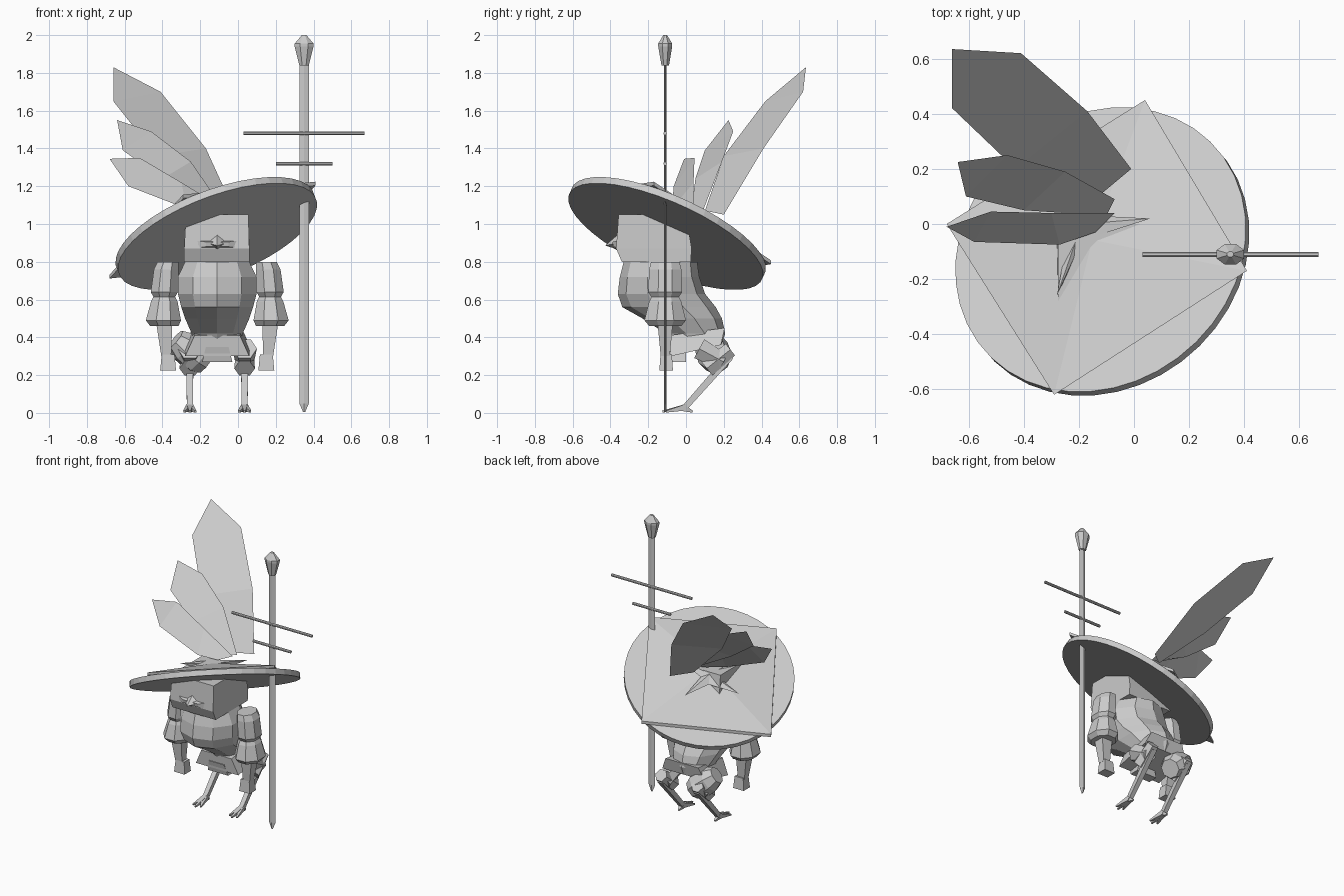
import bpy, bmesh, math
from mathutils import Vector, Matrix

if "Cube" in bpy.data.objects:
    bpy.data.objects.remove(bpy.data.objects["Cube"])

CX = -0.11                                   # body mid-plane
grey = bpy.data.materials.new("plain grey")
grey.diffuse_color = (0.6, 0.6, 0.6, 1)
grey.use_nodes = True
grey.node_tree.nodes["Principled BSDF"].inputs["Base Color"].default_value = grey.diffuse_color


def finish(name, bm, fix=True):
    if fix:
        bmesh.ops.recalc_face_normals(bm, faces=bm.faces)
    me = bpy.data.meshes.new(name)
    bm.to_mesh(me)
    bm.free()
    me.materials.append(grey)
    ob = bpy.data.objects.new(name, me)
    bpy.context.collection.objects.link(ob)
    return ob


def loft(name, sections, sides=8):
    """Stack of flat-sided rings: (z, centre x, centre y, half x, half y)."""
    bm = bmesh.new()
    rings, k = [], 1 / math.cos(math.pi / sides)
    for z, cx, cy, hx, hy in sections:
        ring = []
        for i in range(sides):
            a = 2 * math.pi * (i + 0.5) / sides
            ring.append(bm.verts.new((cx + hx * k * math.cos(a), cy + hy * k * math.sin(a), z)))
        rings.append(ring)
    for a, b in zip(rings, rings[1:]):
        for i in range(sides):
            j = (i + 1) % sides
            bm.faces.new((a[i], a[j], b[j], b[i]))
    bm.faces.new(rings[0])
    bm.faces.new(rings[-1])
    return finish(name, bm)


def limb(name, p0, p1, r0, r1, sides=4):
    """Tapered bar between two points."""
    p0, p1 = Vector(p0), Vector(p1)
    d = p1 - p0
    m = Matrix.Translation((p0 + p1) / 2) @ d.to_track_quat('Z', 'Y').to_matrix().to_4x4()
    m = m @ Matrix.Rotation(math.pi / sides, 4, 'Z')
    bm = bmesh.new()
    bmesh.ops.create_cone(bm, cap_ends=True, segments=sides, radius1=r0, radius2=r1,
                          depth=d.length, matrix=m)
    return finish(name, bm)


def solid(name, pts, faces):
    bm = bmesh.new()
    vs = [bm.verts.new(p) for p in pts]
    for f in faces:
        bm.faces.new([vs[i] for i in f])
    return finish(name, bm)


# Tilted hat brim
n = Vector((-0.33, 0.383, 0.863)).normalized()
hat = Vector((-0.115, -0.1, 0.95))
limb("hat_brim", hat - n * 0.019, hat + n * 0.019, 0.559, 0.559, 40)

# Square cloth pyramid over the brim
corners = [(0.04, 0.45), (0.41, -0.17), (-0.29, -0.62), (-0.68, 0.0)]


def on_hat(x, y, h):
    z = hat.z - (n.x * (x - hat.x) + n.y * (y - hat.y)) / n.z
    return Vector((x, y, z + h))


quad_sides = [(0, 1, 5, 4), (1, 2, 6, 5), (2, 3, 7, 6), (3, 0, 4, 7)]
solid("hat_cloth",
      [on_hat(x, y, 0.022) for x, y in corners] + [on_hat(x, y, 0.042) for x, y in corners]
      + [hat + n * 0.11],
      quad_sides + [(0, 1, 2, 3), (4, 5, 8), (5, 6, 8), (6, 7, 8), (7, 4, 8)])

# Star-shaped plume holder on the crown
star = [(0.06, 0.02), (-0.19, -0.06), (-0.28, -0.26), (-0.24, -0.04),
        (-0.40, -0.03), (-0.21, 0.04), (-0.13, 0.2), (-0.14, 0.03)]
solid("plume_holder", [on_hat(x, y, 0.13) for x, y in star]
      + [on_hat(-0.19, 0, 0.16), on_hat(-0.17, -0.03, 0.07)],
      [(i, (i + 1) % 8, c) for i in range(8) for c in (8, 9)])

# Three flat plumes
plumes = [
    [(-.01, .2, 1.05), (-.17, .41, 1.40), (-.41, .62, 1.70), (-.66, .635, 1.83),
     (-.66, .42, 1.65), (-.43, .2, 1.36), (-.13, .1, 1.07)],
    [(-.07, .09, 1.07), (-.25, .19, 1.33), (-.46, .25, 1.49), (-.64, .225, 1.55),
     (-.61, .1, 1.39), (-.4, .05, 1.24), (-.1, .03, 1.09)],
    [(-.07, .04, 1.08), (-.3, .04, 1.22), (-.52, .045, 1.35), (-.68, -.01, 1.345),
     (-.58, -.065, 1.2), (-.27, -.075, 1.08), (-.14, -.03, 1.06)]]
for k, pts in enumerate(plumes):
    bm = bmesh.new()
    vs = [bm.verts.new(p) for p in pts]
    fs = [bm.faces.new([vs[i] for i in f]) for f in ((0, 1, 5, 6), (1, 2, 4, 5), (2, 3, 4))]
    for f in fs:                              # plates face the front
        f.normal_update()
        if f.normal.dot(Vector((0.3, -1, 0))) < 0:
            f.normal_flip()
    finish(f"plume_{k + 1}", bm, fix=False)

# Sword: flat blade, two guards, faceted pommel
SX, SY = 0.35, -0.11
blade = []
for z, w in ((0.005, 0.006), (0.05, 0.025), (1.86, 0.025)):
    blade += [(SX - w, SY, z), (SX, SY - 0.006, z), (SX + w, SY, z), (SX, SY + 0.006, z)]
solid("sword_blade", blade,
      [(0, 1, 2, 3), (8, 9, 10, 11)]
      + [(r + i, r + (i + 1) % 4, r + 4 + (i + 1) % 4, r + 4 + i) for r in (0, 4) for i in range(4)])
for name, z, half in (("long_guard", 1.48, 0.32), ("short_guard", 1.32, 0.15)):
    limb(name, (SX - half, SY, z), (SX + half, SY, z), 0.01, 0.01, 8)
loft("sword_pommel", [(1.84, SX, SY, .025, .02), (1.94, SX, SY, .05, .037),
                      (1.955, SX, SY, .05, .037), (2.0, SX, SY, .012, .01)])

# Head block
x0, x1 = -0.285, 0.06
solid("head", [(x0, -.34, .80), (x1, -.34, .80), (x1, .025, .80), (x0, .025, .80),
               (x0, -.37, .87), (x1, -.37, .87), (x1, .03, .87), (x0, .03, .87),
               (x0 + .01, -.357, 1.05), (x1 - .005, -.357, 1.05),
               (x1 - .005, .0, 1.05), (x0 + .01, .0, 1.05)],
      [(0, 1, 2, 3), (8, 9, 10, 11)] + quad_sides
      + [tuple(i + 4 for i in f) for f in quad_sides])

# Pointed visor with a small beak
solid("visor", [(x0, -.33, .92), (x1, -.33, .92), (x1, -.33, .865), (x0, -.33, .865),
                (-.17, -.39, .905), (-.05, -.39, .905), (-.05, -.385, .88), (-.17, -.385, .88)],
      quad_sides + [(0, 1, 2, 3), (4, 5, 6, 7)])
solid("beak", [(-.17, -.36, .90), (-.05, -.36, .90), (CX, -.36, .945), (CX, -.36, .865),
               (CX, -.428, .886)],
      [(0, 2, 4), (2, 1, 4), (1, 3, 4), (3, 0, 4), (0, 3, 1, 2)])

# Leaning barrel torso, coat skirt, and front flap
loft("torso", [(.36, CX, .06, .12, .12), (.42, CX, .05, .135, .15), (.50, CX, -.02, .17, .20),
               (.56, CX, -.09, .19, .235), (.63, CX, -.13, .208, .22), (.72, CX, -.14, .208, .20),
               (.80, CX, -.135, .17, .185)], 10)
solid("coat_skirt", [(-.28, -.08, .30), (.06, -.08, .30), (.06, .185, .36), (-.28, .185, .36),
                     (-.23, -.09, .41), (.01, -.09, .41), (.02, .205, .45), (-.24, .205, .45)],
      quad_sides + [(0, 1, 2, 3), (4, 5, 6, 7)])
solid("front_flap", [(-.19, -.07, .27), (-.03, -.07, .27), (-.03, .0, .27), (-.19, .0, .27),
                     (-.17, -.09, .35), (-.05, -.09, .35), (-.05, .0, .35), (-.17, .0, .35)],
      quad_sides + [(0, 1, 2, 3), (4, 5, 6, 7)])

for s, side in ((-1, "left"), (1, "right")):
    # Arm with two puffed sleeve tiers, forearm and fist
    ax, ay = CX + s * 0.28, -0.11
    loft(f"{side}_upper_sleeve", [(.61, ax, ay, .055, .07), (.64, ax, ay, .072, .09),
                                  (.76, ax - s * .01, ay, .065, .085),
                                  (.80, ax - s * .02, ay, .055, .075)])
    loft(f"{side}_lower_sleeve", [(.46, ax, ay, .075, .085), (.49, ax + s * .005, ay, .093, .11),
                                  (.59, ax, ay, .07, .085), (.62, ax, ay, .055, .07)])
    loft(f"{side}_forearm", [(.30, ax - s * .01, ay, .026, .024), (.47, ax, ay, .042, .04)], 4)
    loft(f"{side}_fist", [(.225, ax - s * .02, ay + .005, .042, .036),
                          (.31, ax - s * .02, ay + .005, .034, .03)], 4)

    # Backward-bent bird leg
    lx = CX + s * 0.145
    limb(f"{side}_thigh", (lx, .07, .34), (lx, .20, .27), .065, .05, 6)
    limb(f"{side}_knee", (lx, .11, .235), (lx, .235, .335), .055, .045, 6)
    limb(f"{side}_shin", (lx, .235, .30), (lx, .0, .035), .028, .022)

    # Foot with three toes and a heel spur
    for k in (-1, 0, 1):
        limb(f"{side}_toe_{k + 2}", (lx, .0, .03), (lx + k * .03, -.125 + abs(k) * .02, .007),
             .024, .007)
    limb(f"{side}_heel", (lx, -.01, .025), (lx, .035, .006), .024, .007)

# Barrel-shaped pouch on the left hip
a, b = Vector((-.17, .165, .26)), Vector((-.33, .12, .39))
for k, (t0, t1, r0, r1) in enumerate(((0, .25, .065, .092), (.25, .7, .092, .088),
                                      (.7, 1, .088, .06))):
    limb(f"hip_pouch_{k + 1}", a.lerp(b, t0), a.lerp(b, t1), r0, r1, 8)
